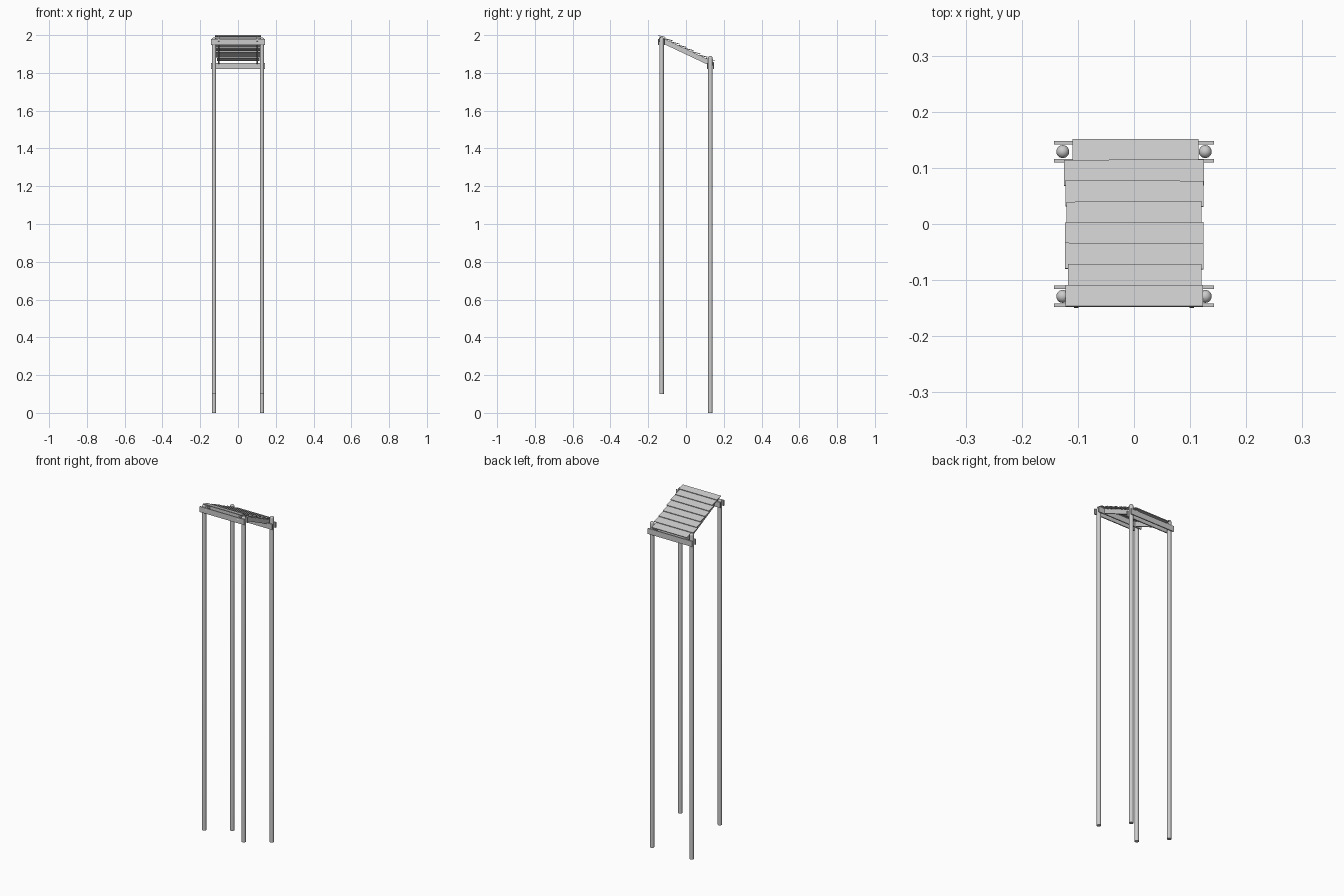
import bpy
import bmesh
import math
from mathutils import Matrix, Vector

cube = bpy.data.objects.get("Cube")
if cube:
    bpy.data.objects.remove(cube)

wood = bpy.data.materials.new("plain_grey")
wood.use_nodes = True
grey = (0.6, 0.6, 0.6, 1)
wood.diffuse_color = grey
wood.node_tree.nodes["Principled BSDF"].inputs["Base Color"].default_value = grey


def add_object(name, bm):
    mesh = bpy.data.meshes.new(name)
    bm.to_mesh(mesh)
    bm.free()
    mesh.materials.append(wood)
    obj = bpy.data.objects.new(name, mesh)
    bpy.context.collection.objects.link(obj)
    return obj


def add_box(name, centre, size, pitch=0, yaw=0):
    bm = bmesh.new()
    turn = Matrix.Rotation(yaw, 4, 'Z') @ Matrix.Rotation(pitch, 4, 'X')
    bmesh.ops.create_cube(bm, size=1, matrix=Matrix.Translation(centre) @ turn
                          @ Matrix.Diagonal((*size, 1)))
    return add_object(name, bm)


def add_post(name, x, y, bottom, top, radius=0.0115):
    # Half outline of a round post with a domed top, spun about its axis
    bm = bmesh.new()
    outline = [(0, bottom), (radius, bottom)]
    for i in range(7):
        a = math.radians(15 * i)
        outline.append((radius * math.cos(a), top - radius + radius * math.sin(a)))
    verts = [bm.verts.new((x + r, y, z)) for r, z in outline]
    edges = [bm.edges.new(pair) for pair in zip(verts, verts[1:])]
    bmesh.ops.spin(bm, geom=verts + edges, cent=(x, y, 0), axis=(0, 0, 1),
                   angle=math.tau, steps=24)
    bmesh.ops.remove_doubles(bm, verts=bm.verts, dist=0.00001)
    bmesh.ops.recalc_face_normals(bm, faces=bm.faces)
    obj = add_object(name, bm)
    bpy.ops.object.select_all(action='DESELECT')
    obj.select_set(True)
    bpy.context.view_layer.objects.active = obj
    bpy.ops.object.shade_smooth_by_angle(angle=math.radians(40))


# Posts and the paired beams that clamp them
for end, y, bottom, top, beam_z in (("front", -0.129, 0.1, 1.988, 1.963),
                                    ("back", 0.129, 0, 1.89, 1.836)):
    for side, x in (("right", -0.127), ("left", 0.127)):
        add_post(f"{end}_{side}_post", x, y, bottom, top)
    for place, offset in (("outer", 0.016), ("inner", -0.016)):
        beam_y = y + math.copysign(offset, y * offset)
        add_box(f"{end}_{place}_beam", (0, beam_y, beam_z), (0.285, 0.006, 0.032))

# Sloping rafters
slope = 0.47
for side, x in (("right", -0.103), ("left", 0.103)):
    add_box(f"{side}_rafter", (x, 0, 1.912), (0.008, 0.318, 0.026), -math.atan(slope))

# Overlapping roof planks, slightly uneven in length and angle
plank_ends = [(-0.122, 0.123), (-0.118, 0.12), (-0.123, 0.124), (-0.123, 0.124),
              (-0.12, 0.12), (-0.122, 0.124), (-0.125, 0.125), (-0.11, 0.115)]
yaws = [0, 0.003, -0.006, 0.003, 0.006, -0.005, 0.004, 0]
tilt = math.radians(14)
for i, ((x1, x2), yaw) in enumerate(zip(plank_ends, yaws)):
    low_y = -0.109 + 0.0372 * i
    low_z = 1.990 - 0.0372 * slope * i
    depth = 0.039 if i == 0 else 0.047
    centre = Vector(((x1 + x2) / 2, low_y - depth / 2 * math.cos(tilt),
                     low_z - 0.002 + depth / 2 * math.sin(tilt)))
    add_box(f"roof_plank_{i + 1}", centre, (x2 - x1, depth, 0.004), -tilt, yaw)
